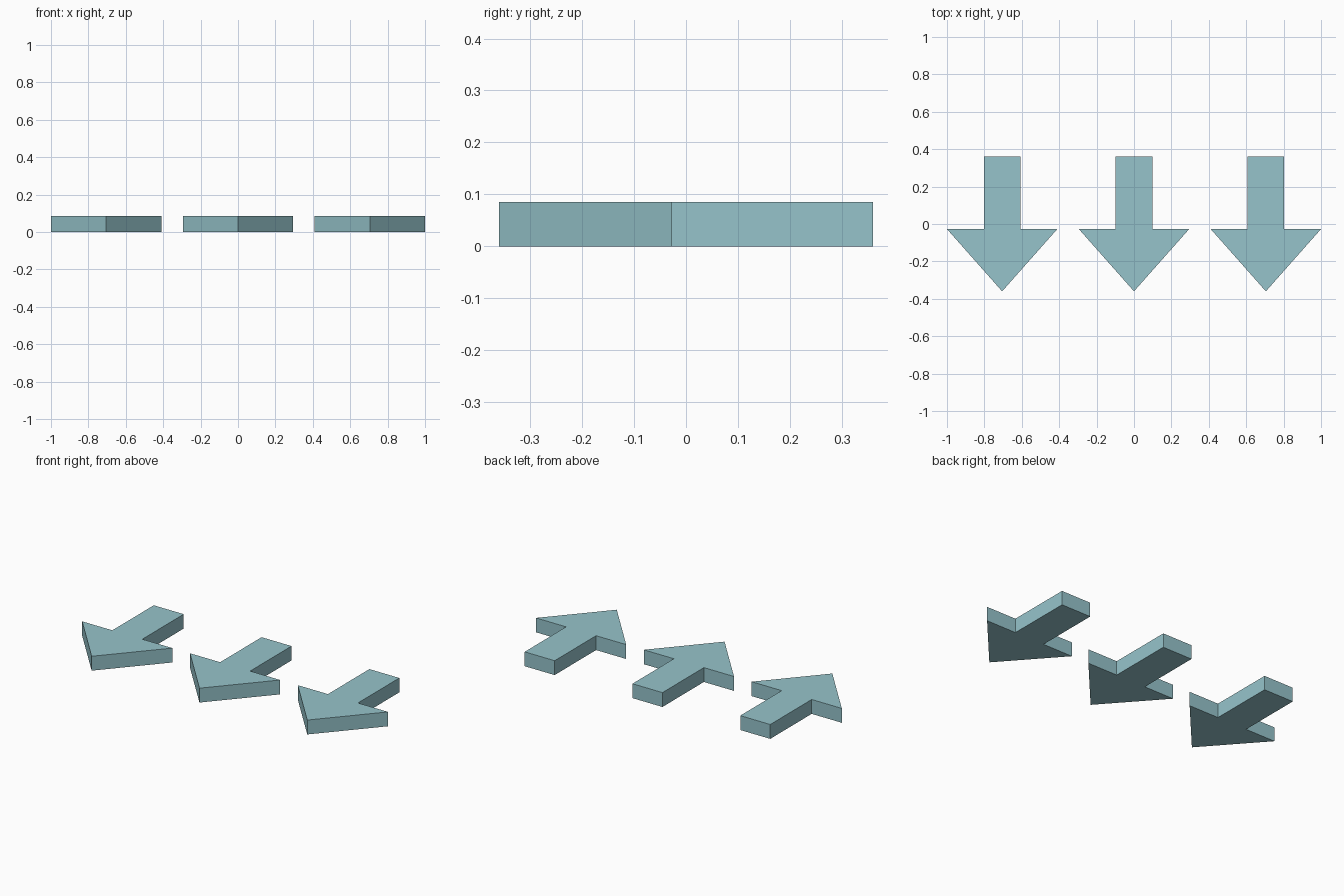
import bpy
import bmesh

if "Cube" in bpy.data.objects:
    bpy.data.objects.remove(bpy.data.objects["Cube"])

HEIGHT = 0.085
SPACING = 0.705

teal = bpy.data.materials.new("pale_teal")
teal.diffuse_color = (0.305, 0.552, 0.597, 1.0)
teal.use_nodes = True
teal.node_tree.nodes["Principled BSDF"].inputs["Base Color"].default_value = teal.diffuse_color

# Right half of the arrow outline, from tip to tail; mirrored for the left half
half = [(0.295, -0.027), (0.098, -0.027), (0.098, 0.36)]
outline = [(0.0, -0.36)] + half + [(-x, y) for x, y in reversed(half)]


def arrow(name, cx):
    """Flat arrow pointing to the front, extruded up from the ground."""
    bm = bmesh.new()
    base = bm.faces.new([bm.verts.new((x, y, 0)) for x, y in outline])
    top = bmesh.ops.extrude_face_region(bm, geom=[base], use_keep_orig=True)
    verts = [g for g in top["geom"] if isinstance(g, bmesh.types.BMVert)]
    bmesh.ops.translate(bm, verts=verts, vec=(0, 0, HEIGHT))
    bmesh.ops.recalc_face_normals(bm, faces=bm.faces)
    mesh = bpy.data.meshes.new(name)
    bm.to_mesh(mesh)
    bm.free()
    mesh.materials.append(teal)
    obj = bpy.data.objects.new(name, mesh)
    obj.location.x = cx
    bpy.context.collection.objects.link(obj)


# Row of three arrows
for name, i in (("left_arrow", -1), ("middle_arrow", 0), ("right_arrow", 1)):
    arrow(name, i * SPACING)
